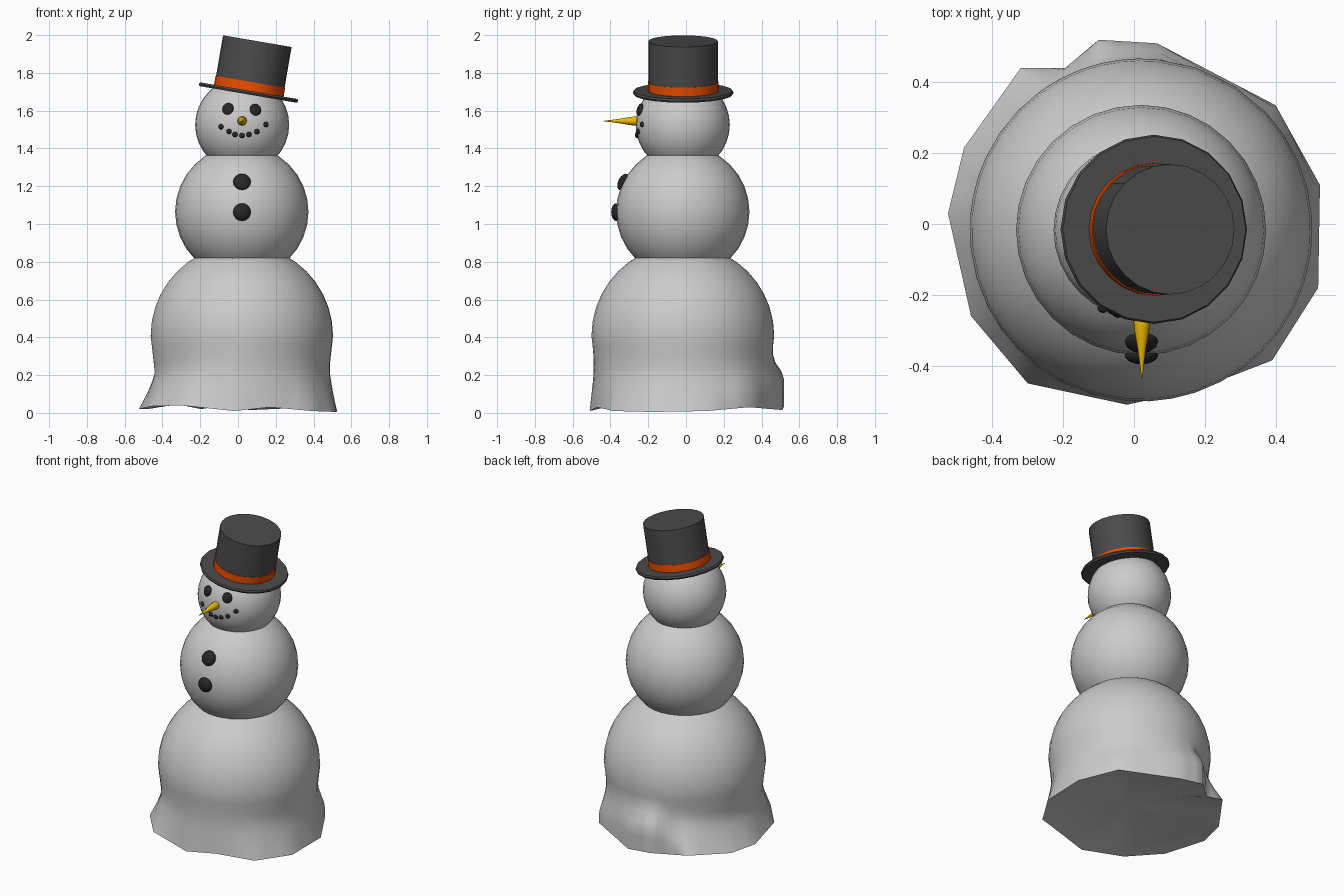
import bpy, bmesh, math
from mathutils import Vector, Matrix

if "Cube" in bpy.data.objects:
    bpy.data.objects.remove(bpy.data.objects["Cube"])

def material(name, rgb):
    m = bpy.data.materials.new(name)
    m.diffuse_color = (*rgb, 1)
    m.use_nodes = True
    m.node_tree.nodes["Principled BSDF"].inputs["Base Color"].default_value = m.diffuse_color
    return m

HAT = material("dark_felt", (0.07, 0.07, 0.07))
COAL = material("coal", (0.02, 0.02, 0.02))
BAND = material("orange_ribbon", (0.85, 0.075, 0.0))
NOSE = material("carrot", (0.85, 0.5, 0.0))

CX, CY = 0.02, -0.017            # body axis
HEAD = (Vector((CX + 0.002, CY, 1.525)), 0.249)
MIDDLE = (Vector((CX, CY, 1.065)), 0.353)
BASE_R, BASE_Z = 0.484, 0.408

def finish(name, bm, mat=None, matrix=None, angle=35):
    bmesh.ops.recalc_face_normals(bm, faces=bm.faces)
    me = bpy.data.meshes.new(name)
    bm.to_mesh(me)
    bm.free()
    ob = bpy.data.objects.new(name, me)
    bpy.context.collection.objects.link(ob)
    if matrix:
        ob.matrix_world = matrix
    if mat:
        me.materials.append(mat)
    bpy.ops.object.select_all(action='DESELECT')
    ob.select_set(True)
    bpy.context.view_layer.objects.active = ob
    bpy.ops.object.shade_smooth_by_angle(angle=math.radians(angle))
    return ob

def ball(name, center, radius, mat=None, matrix=None, segs=32):
    bm = bmesh.new()
    bmesh.ops.create_uvsphere(bm, u_segments=segs, v_segments=segs // 2, radius=radius)
    return finish(name, bm, mat, matrix or Matrix.Translation(center))

def lathe(name, profile, segs, mat, matrix):
    """Closed turned part from (radius, height) points, with capped ends."""
    bm = bmesh.new()
    rings = [[bm.verts.new((r * math.cos(2 * math.pi * i / segs),
                            r * math.sin(2 * math.pi * i / segs), z))
              for i in range(segs)] for r, z in profile]
    for a, b in zip(rings, rings[1:]):
        for i in range(segs):
            j = (i + 1) % segs
            bm.faces.new((a[i], a[j], b[j], b[i]))
    bm.faces.new(rings[0])
    bm.faces.new(rings[-1])
    return finish(name, bm, mat, matrix)

def pebble(name, snowball, x, z, rx, rz, depth):
    """Flattened coal pressed into the front of a snowball."""
    c, r = snowball
    dx, dz = x - c.x, z - c.z
    n = Vector((dx, -math.sqrt(r * r - dx * dx - dz * dz), dz))
    rot = n.to_track_quat('Z', 'Y').to_matrix().to_4x4()
    mat = Matrix.Translation(c + n) @ rot @ Matrix.Diagonal((rx, rz, depth, 1))
    return ball(name, None, 1, COAL, mat, 16)

# Upper snowballs
ball("head", *HEAD)
ball("middle_snowball", *MIDDLE)

# Lower snowball: dome that flares into an uneven hem, with a hollowed underside
# hem corners: x, y, flare start and end (0 = widest row, 1 = hem)
HEM = [(0.525, 0.11, .35, 1), (0.40, 0.335, .3, .8), (0.065, 0.51, .2, .6), (-0.10, 0.52, .2, .55),
       (-0.195, 0.44, .3, .8), (-0.32, 0.44, .4, 1), (-0.48, 0.215, .5, 1), (-0.525, 0.03, .5, 1),
       (-0.46, -0.26, .5, 1), (-0.30, -0.45, .35, 1), (-0.02, -0.51, .1, 1), (0.17, -0.47, .2, 1),
       (0.39, -0.385, .35, 1), (0.52, -0.18, .4, 1)]
HEM_Z = [0.01, 0.03, 0.015, 0.035, 0.02, 0.045, 0.02, 0.02, 0.035, 0.04, 0.01, 0.03, 0.01, 0.005]
SUB = 3
columns = []
for k in range(len(HEM)):
    n = (k + 1) % len(HEM)
    for s in range(SUB):
        f = s / SUB
        x, y, s0, s1 = (p * (1 - f) + q * f for p, q in zip(HEM[k], HEM[n]))
        z = HEM_Z[k] * (1 - f) + HEM_Z[n] * f
        columns.append((math.atan2(y - CY, x - CX), math.hypot(x - CX, y - CY), s0, s1, z))
bm = bmesh.new()
rings = []

def ring(radius, height):
    """One row of the lower snowball; radius and height are functions of a column."""
    rings.append([bm.verts.new((CX + radius(c) * math.cos(c[0]),
                                CY + radius(c) * math.sin(c[0]), height(c))) for c in columns])

for i in range(1, 11):                       # dome rows
    a = math.pi / 2 * i / 10
    ring(lambda c: BASE_R * math.sin(a), lambda c: BASE_Z + BASE_R * math.cos(a))

def flare(c, u):
    base = BASE_R - 0.022 * min(1, 2 * u)
    w = min(1, max(0, (u - c[2]) / (c[3] - c[2])))
    return base + (c[1] - base) * w ** 1.3

for i in range(1, 9):                        # skirt rows
    u = i / 8
    ring(lambda c: flare(c, u), lambda c: BASE_Z + (c[4] - BASE_Z) * u)
for f in (0.85, 0.6, 0.3):                   # underside rows
    ring(lambda c: c[1] * f, lambda c: c[4] * f + 0.07 * (1 - f * f))
top = bm.verts.new((CX, CY, BASE_Z + BASE_R))
under = bm.verts.new((CX, CY, 0.07))
N = len(columns)
for i in range(N):
    j = (i + 1) % N
    bm.faces.new((top, rings[0][i], rings[0][j]))
    bm.faces.new((under, rings[-1][j], rings[-1][i]))
    for a, b in zip(rings, rings[1:]):
        bm.faces.new((a[i], b[i], b[j], a[j]))
finish("lower_snowball", bm, angle=50)

# Eyes, mouth and buttons
for x, z in [(-0.053, 1.61), (0.092, 1.605)]:
    pebble("eye", HEAD, x, z, 0.031, 0.033, 0.017)
for x, z in [(-0.09, 1.515), (-0.047, 1.49), (-0.016, 1.474), (0.021, 1.468),
             (0.058, 1.474), (0.10, 1.489), (0.148, 1.527)]:
    pebble("mouth_pebble", HEAD, x, z, 0.0145, 0.0145, 0.011)
for z in (1.223, 1.063):
    pebble("button", MIDDLE, 0.021, z, 0.047, 0.047, 0.026)

# Carrot nose
lathe("nose", [(0.02, 0), (0.025, 0.02), (0.021, 0.06), (0.012, 0.11), (0.006, 0.155), (0.001, 0.198)],
      16, NOSE, Matrix.Translation((0.022, -0.24, 1.545)) @ Matrix.Rotation(math.pi / 2, 4, 'X'))

# Tilted top hat
TILT = Matrix.Translation((0.054, -0.015, 1.686)) @ Matrix.Rotation(math.radians(9.7), 4, 'Y')
lathe("hat_brim", [(0.262, 0), (0.267, 0.01), (0.262, 0.02)], 20, HAT, TILT)
lathe("hat_crown", [(0.184, 0.01), (0.184, 0.286)], 24, HAT, TILT)
lathe("hat_band", [(0.187, 0.018), (0.187, 0.068)], 24, BAND, TILT)
